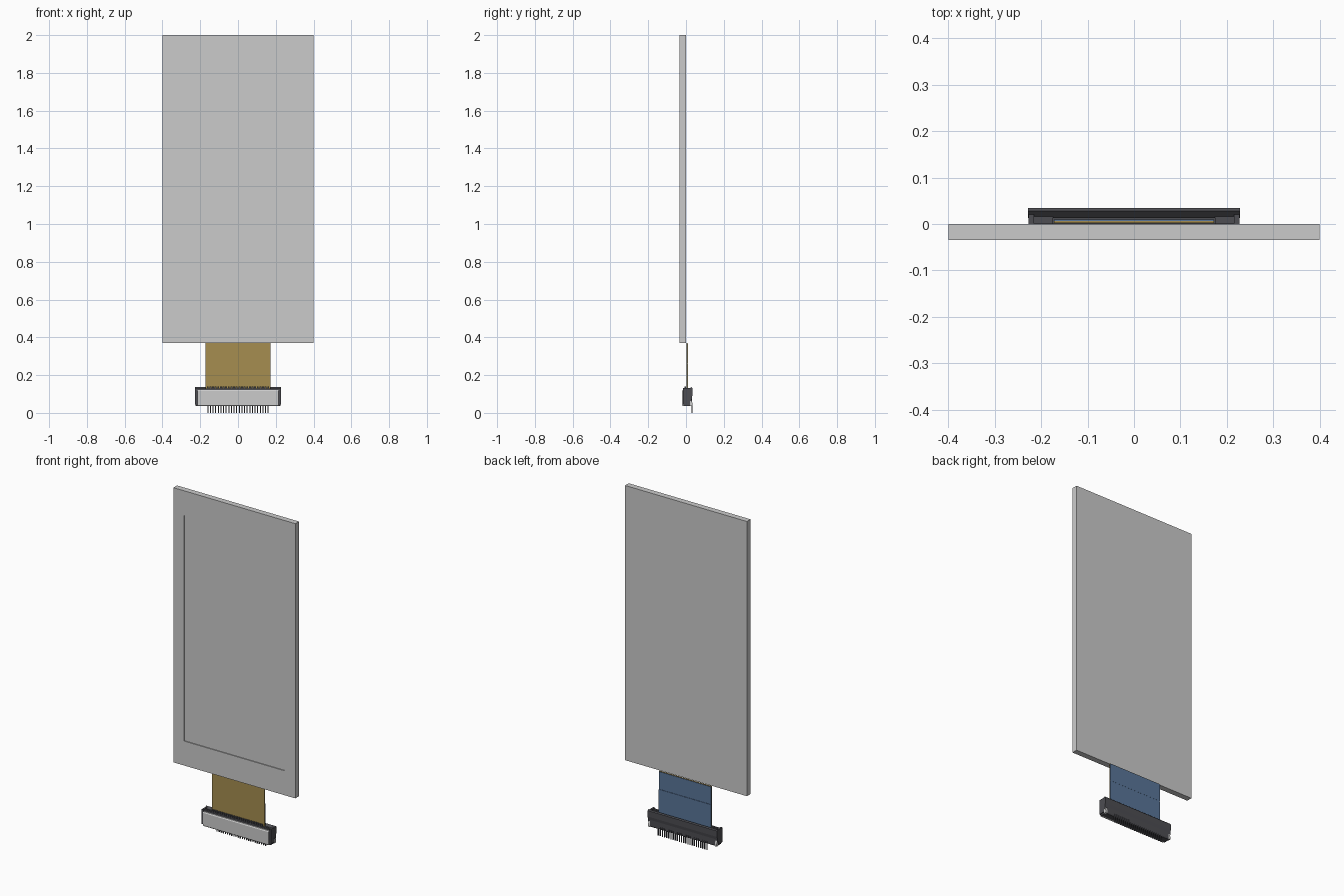
import bpy, bmesh

if "Cube" in bpy.data.objects:
    bpy.data.objects.remove(bpy.data.objects["Cube"])


def material(name, color):
    m = bpy.data.materials.new(name)
    m.diffuse_color = (*color, 1)
    m.use_nodes = True
    m.node_tree.nodes["Principled BSDF"].inputs["Base Color"].default_value = m.diffuse_color
    return m


DARK = material("dark_plastic", (0.075, 0.075, 0.085))
GOLD = material("flex_gold", (0.38, 0.27, 0.08))
BLUE = material("stiffener_blue", (0.10, 0.18, 0.32))


def finish(name, bm, mat=None):
    bmesh.ops.recalc_face_normals(bm, faces=bm.faces)
    me = bpy.data.meshes.new(name)
    bm.to_mesh(me)
    bm.free()
    ob = bpy.data.objects.new(name, me)
    bpy.context.collection.objects.link(ob)
    if mat:
        me.materials.append(mat)
    return ob


def add_box(bm, x, y, z):
    vs = bmesh.ops.create_cube(bm, size=1)["verts"]
    for v in vs:
        v.co = [lo + (c + 0.5) * (hi - lo) for c, (lo, hi) in zip(v.co, (x, y, z))]


def boxes(name, specs, mat=None):
    bm = bmesh.new()
    for s in specs:
        add_box(bm, *s)
    return finish(name, bm, mat)


def extrude_x(name, profile, half, mat=None):
    bm = bmesh.new()
    face = bm.faces.new([bm.verts.new((-half, y, z)) for y, z in profile])
    new = bmesh.ops.extrude_face_region(bm, geom=[face])["geom"]
    for v in new:
        if isinstance(v, bmesh.types.BMVert):
            v.co.x = half
    return finish(name, bm, mat)


# Display panel with a shallow recessed screen on the front
bm = bmesh.new()
add_box(bm, (-0.4, 0.4), (-0.034, 0.0), (0.37, 2.0))
bm.normal_update()
front = min(bm.faces, key=lambda f: f.calc_center_median().y)
for depth in (0.0, -0.005):
    bmesh.ops.inset_region(bm, faces=[front], thickness=0.01 if depth == 0 else 0, depth=depth)
    for v in front.verts:
        v.co.x = 0.33 if v.co.x > 0 else -0.33
        v.co.z = 1.855 if v.co.z > 1.2 else 0.515
        v.co.y = -0.034 - depth
finish("display_panel", bm)

# Flex ribbon and its two-piece blue backing
boxes("flex_ribbon", [((-0.172, 0.172), (0.002, 0.007), (0.06, 0.37))], GOLD)
boxes("flex_backing", [((-0.172, 0.172), (0.007, 0.010), (0.06, 0.262)),
                       ((-0.172, 0.172), (0.007, 0.0093), (0.263, 0.367))], BLUE)

# Connector: light front cover, dark slotted housing
extrude_x("connector_front_cover",
          [(-0.021, 0.04), (-0.021, 0.115), (-0.017, 0.121), (-0.006, 0.121), (-0.006, 0.036), (-0.017, 0.036)],
          0.215)
boxes("connector_housing", [
    ((-0.222, 0.222), (-0.012, 0.028), (0.036, 0.06)),
    ((-0.222, 0.222), (-0.010, 0.001), (0.06, 0.13)),
    ((-0.222, -0.174), (-0.010, 0.028), (0.06, 0.125)),
    ((0.174, 0.222), (-0.010, 0.028), (0.06, 0.125)),
    ((-0.227, -0.216), (-0.017, 0.020), (0.045, 0.132)),
    ((0.216, 0.227), (-0.017, 0.020), (0.045, 0.132))], DARK)

# Locking flap along the back, wider than the housing at its top
extrude_x("locking_flap",
          [(0.013, 0.07), (0.013, 0.122), (0.028, 0.136), (0.034, 0.13), (0.034, 0.095), (0.028, 0.06)],
          0.228, DARK)
extrude_x("housing_back", [(0.018, 0.036), (0.018, 0.09), (0.031, 0.09), (0.031, 0.042), (0.027, 0.036)],
          0.215, DARK)

# Contacts along the mouth and solder pins along the foot
xs = [-0.16 + 0.32 * i / 23 for i in range(24)]
boxes("mouth_contacts", [((x - 0.005, x + 0.005), (-0.009, 0.001), (0.125, 0.141)) for x in xs], DARK)
boxes("solder_pins", [((x - 0.0025, x + 0.0025), (0.029, 0.034), (0.0, 0.05)) for x in xs], DARK)

# Small metal anchor wedges at both ends
for side, name in ((-1, "anchor_left"), (1, "anchor_right")):
    ob = extrude_x(name, [(0.020, 0.036), (0.034, 0.036), (0.034, 0.05), (0.028, 0.075), (0.020, 0.075)], 0.006)
    ob.location.x = side * 0.219
